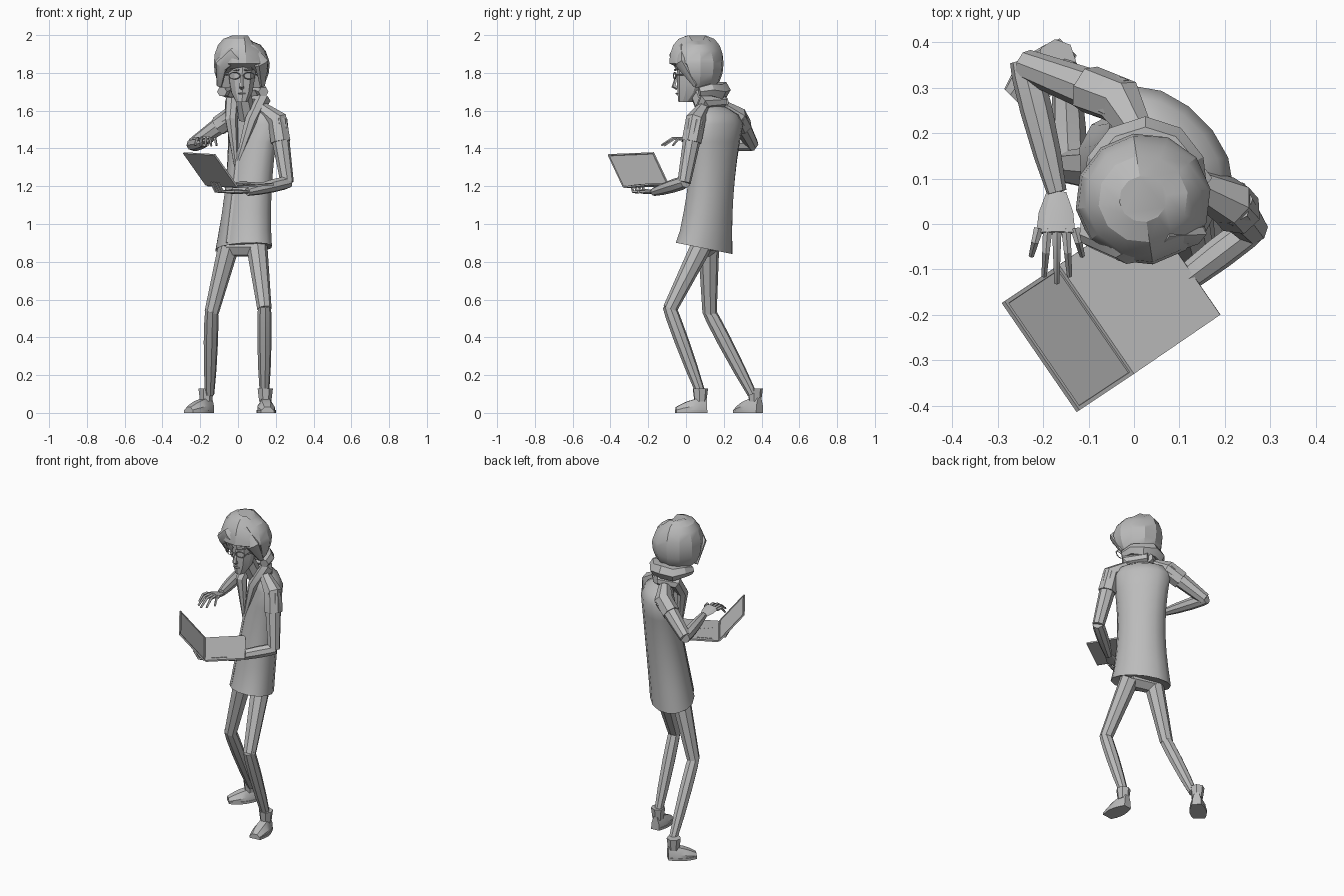
import bpy, bmesh
from math import cos, sin, pi, radians
from mathutils import Vector

if "Cube" in bpy.data.objects:
    bpy.data.objects.remove(bpy.data.objects["Cube"], do_unlink=True)

COLOUR = (.5, .5, .5, 1)
grey = bpy.data.materials.new("clay_grey")
grey.use_nodes = True
grey.diffuse_color = COLOUR
grey.node_tree.nodes["Principled BSDF"].inputs["Base Color"].default_value = COLOUR
UP = Vector((0, 0, 1))


def at(x, y, z):
    return Vector((x, y, z))


def finish(obj, angle=30):
    obj.data.materials.append(grey)
    bpy.ops.object.select_all(action='DESELECT')
    obj.select_set(True)
    bpy.context.view_layer.objects.active = obj
    bpy.ops.object.shade_smooth_by_angle(angle=radians(angle))


def skin(name, rings, angle=30, inset=False):
    """Bridge equal rings of points, cap both ends, optionally recess the last cap."""
    bm = bmesh.new()
    loops = [[bm.verts.new(point) for point in ring] for ring in rings]
    count = len(loops[0])
    for lower, upper in zip(loops, loops[1:]):
        for i in range(count):
            j = (i + 1) % count
            bm.faces.new((lower[i], lower[j], upper[j], upper[i]))
    bm.faces.new(loops[0])
    cap = bm.faces.new(loops[-1])
    bmesh.ops.recalc_face_normals(bm, faces=bm.faces)
    if inset:
        bmesh.ops.inset_individual(bm, faces=[cap], thickness=.012, depth=0)
        bmesh.ops.inset_individual(bm, faces=[cap], thickness=.001, depth=-.004)
    mesh = bpy.data.meshes.new(name)
    bm.to_mesh(mesh)
    bm.free()
    obj = bpy.data.objects.new(name, mesh)
    bpy.context.collection.objects.link(obj)
    finish(obj, angle)


def limb(name, points, start, end, swell=0, flat=1, ref=None, sides=7):
    """Tapered tube along a path; flat scales its thickness along ref."""
    if ref is None:
        ref = (points[1] - points[0]).cross(points[-1] - points[0])
        if ref.length < .0001:
            ref = at(1, .1, .1)
    rings = []
    last = len(points) - 1
    for i, point in enumerate(points):
        before, after = points[max(i - 1, 0)], points[min(i + 1, last)]
        tangent = Vector((0, 0, 0))
        for step in (point - before, after - point):
            if step.length > 0:
                tangent += step.normalized()
        wide = tangent.cross(ref).normalized()
        thick = wide.cross(tangent).normalized() * flat
        t = i / last
        radius = start + (end - start) * t + swell * sin(pi * t)
        turns = [2 * pi * k / sides for k in range(sides)]
        rings.append([point + (wide * cos(a) + thick * sin(a)) * radius for a in turns])
    skin(name, rings)


def jointed(side, parts, top, joint, tip, start, end):
    """Arm or leg in two segments with a pinched joint between them."""
    upper, lower = parts
    limb(side + upper, [top, top.lerp(joint, .5), joint], start, start * .68, sides=8)
    path = [joint + (joint - tip) * .04, joint.lerp(tip, .08), joint.lerp(tip, .35), joint.lerp(tip, .7), tip]
    limb(side + lower, path, start * .6, end, .009, sides=8)


def oval(centre, a, b, turn=0, sides=12):
    across, along = at(cos(turn), sin(turn), 0), at(-sin(turn), cos(turn), 0)
    turns = [2 * pi * k / sides for k in range(sides)]
    return [centre + across * a * cos(t) + along * b * sin(t) for t in turns]


# Long coat: leaning axis, narrow waist, sloping hem and shoulders
def coat_centre(z):
    return at(.08 * z - .04, .11 * z, z)


def coat_depth(z):
    return .17 - .05 * z


rings = []
for step in range(8):
    z = .87 + step * .094
    rings.append(oval(coat_centre(z), .14 + .28 * (z - 1.22) ** 2, coat_depth(z), -pi / 4, 14))
for point in rings[0]:
    point.z -= .2 * (point.y - .1)
middle, nape = coat_centre(.93), at(.05, .13, 1.67)
lining = [point.lerp(middle, .2) for point in rings[0]]
yoke = [[point.lerp(nape, t) + UP * lift for point in rings[-1]]
        for t, lift in ((.15, .03), (.45, .02), (.75, 0))]
skin("coat", [lining] + rings + yoke, 40)

facing = at(-.7, -.7, 0)
opening = [coat_centre(z) + facing * coat_depth(z) * 1.02 for z in (1.4, 1.2, 1, .9)]
limb("coat_opening", opening, .016, .016, flat=.4, ref=facing, sides=4)

# Collar and lapels meeting on the chest
collar, meeting = at(.06, .2, 1.65), at(-.01, .08, 1.3)
limb("left_lapel", [collar, at(.13, .1, 1.65), at(.07, .06, 1.55), meeting], .03, .01, .022)
limb("right_lapel", [collar, at(-.035, .15, 1.64), at(-.035, .085, 1.55), meeting], .03, .01, .02)
limb("neck", [at(.05, .12, 1.56), at(.02, .05, 1.72)], .048, .043)

# Legs
left_hip, right_hip = at(.1, .08, .88), at(-.05, .12, .88)
leg = ("_thigh", "_calf")
jointed("left", leg, left_hip, at(.14, -.085, .55), at(.14, .08, .1), .056, .025)
jointed("right", leg, right_hip, at(-.14, .125, .53), at(-.15, .35, .1), .056, .025)
limb("hips", [left_hip, right_hip], .055, .055)


def shoe(side, heel, way):
    """Upper, sole and ankle cuff along a direction."""
    way = way.normalized()
    across = way.cross(UP)
    upper, left_edge, right_edge = [], [], []
    for step in range(6):
        t = step / 5
        centre = heel + way * t * .165
        half = across * (.024 + .022 * sin(pi * t * .9))
        top = UP * (.08 - .05 * t * t)
        corner, crown = half + top * .5, half * .5 + top
        upper.append([centre + half, centre + corner, centre + crown,
                      centre + top - half * .5, centre + top * .5 - half, centre - half])
        left_edge.append(centre + half * 1.1)
        right_edge.append(centre - half * 1.1)
    skin(side + "_shoe", upper)
    outline = left_edge + right_edge[::-1]
    skin(side + "_sole", [outline, [point + UP * .015 for point in outline]])
    ankle = heel + way * .035
    limb(side + "_cuff", [ankle + UP * .06, ankle + UP * .13], .033, .042)


shoe("left", at(.14, .11, 0), at(.1, -1, 0))
shoe("right", at(-.145, .39, 0), at(-1, -1, 0))

# Arms and cap sleeves
left_wrist, right_wrist = at(.05, -.17, 1.17), at(-.17, .07, 1.43)
for side, shoulder, elbow, wrist in (("left", at(.21, .05, 1.55), at(.26, -.01, 1.22), left_wrist),
                                     ("right", at(-.03, .27, 1.57), at(-.24, .35, 1.42), right_wrist)):
    jointed(side, ("_upper_arm", "_forearm"), shoulder, elbow, wrist, .052, .022)
    sleeve = [shoulder.lerp(nape, .5), shoulder, shoulder.lerp(elbow, .35)]
    limb(side + "_sleeve", sleeve, .035, .054, .01)

# Left hand gripping the computer from below, right hand spread above it
hinge, along = at(0, -.33, 1.2), at(-.165, .24, .01)
palm = at(-.04, -.22, 1.172)
limb("left_hand", [left_wrist, left_wrist.lerp(palm, .6), palm], .022, .036, .01, .35, UP)
for i in range(4):
    base = palm + along * (.08 * i - .12)
    limb("left_finger", [base, base + at(-.06, -.03, 0), base + at(-.085, -.045, .05)], .01, .006, sides=5)
palm = at(-.17, -.02, 1.45)
limb("right_hand", [right_wrist, right_wrist.lerp(palm, .5), palm], .023, .045, .006, .35, UP)
for i in range(5):
    base = palm + at(.02 * (i - 2), .01, 0)
    tip = palm + at(.028 * (i - 2), .015 * (i - 2) ** 2 - .11, -.035)
    limb("right_finger", [base, base.lerp(tip, .5) + UP * .02, tip], .011, .006, sides=5)

# Face widening from the chin
rings = []
for step in range(6):
    half = .082 * (step / 5 + .02) ** .25
    rings.append(oval(at(.02, half - .035, 1.645 + .05 * step), half, half * 1.2, pi / 10, 10))
skin("face", rings, 25)
limb("nose", [at(.02, -.045, 1.8), at(.02, -.065, 1.73), at(.02, -.045, 1.72)], .006, .012, .004, sides=5)
limb("mouth", [at(0, -.045, 1.69), at(.02, -.05, 1.69), at(.04, -.045, 1.69)], .003, .003, .003, sides=5)

# Glasses and eyebrows
for side in (-1, 1):
    bpy.ops.mesh.primitive_torus_add(major_segments=10, minor_segments=4, major_radius=.03, minor_radius=.0035,
                                     location=(.02 + side * .038, -.06, 1.785), rotation=(pi / 2, 0, side * .2))
    rim = bpy.context.object
    rim.name = "glasses_rim"
    rim.scale.y = .6
    finish(rim)
    temple = at(.02 + side * .07, -.055, 1.79)
    limb("glasses_temple", [temple, temple + at(side * .02, .1, 0)], .004, .004, sides=4)
    limb("eyebrow", [at(.02 + side * .015, -.06, 1.815), at(.02 + side * .06, -.04, 1.82)], .006, .004, sides=4)

# Hair: rounded cap, cut back around the face and stepped at the parting
rings = []
for lift in range(-60, 90, 20):
    size = cos(radians(lift)) ** .6 * .15
    ring = oval(at(.02, .055, 1.85 + .15 * sin(radians(lift))), size, size * .97, .15)
    for point in ring:
        if lift < 0:
            point.y = max(point.y, .4 * (1.85 - point.z))
        if lift > 10 and point.x > .055:
            point.z -= .03
    rings.append(ring)
skin("hair", rings, 25)
limb("right_fringe", [at(.04, -.03, 1.96), at(-.02, -.065, 1.9), at(-.09, -.035, 1.84), at(-.1, .04, 1.73)],
     .025, .015, .025, .5, at(-.4, -1, 0))
limb("left_fringe", [at(.06, -.03, 1.94), at(.125, -.03, 1.85), at(.13, .05, 1.73)],
     .025, .015, .022, .5, at(.5, -1, 0))
curl = [at(.025 + .11 * cos(a * pi / 6), .07 + .12 * sin(a * pi / 6), 1.7 + .01 * (a % 2)) for a in range(7)]
limb("hair_curl", curl, .027, .027, .02, ref=UP, sides=6)

# Folding computer: two thin slabs meeting at the hinge, with key rows
lid, base = at(-.12, -.08, .17), at(.19, .13, .015)
for name, reach in (("computer_screen", lid), ("computer_base", base)):
    quad = [hinge, hinge + along, hinge + along + reach, hinge + reach]
    depth = reach.cross(along).normalized() * .01
    if depth.z < 0:
        depth = -depth
    skin(name, [[point - depth for point in quad], quad], inset=(reach is lid))
for row in range(4):
    corner = hinge + base * (.16 + row * .1) + along * .08
    strip = [corner, corner + along * .84, corner + along * .84 + base * .08, corner + base * .08]
    skin("key_row", [strip, [point + UP * .003 for point in strip]])
